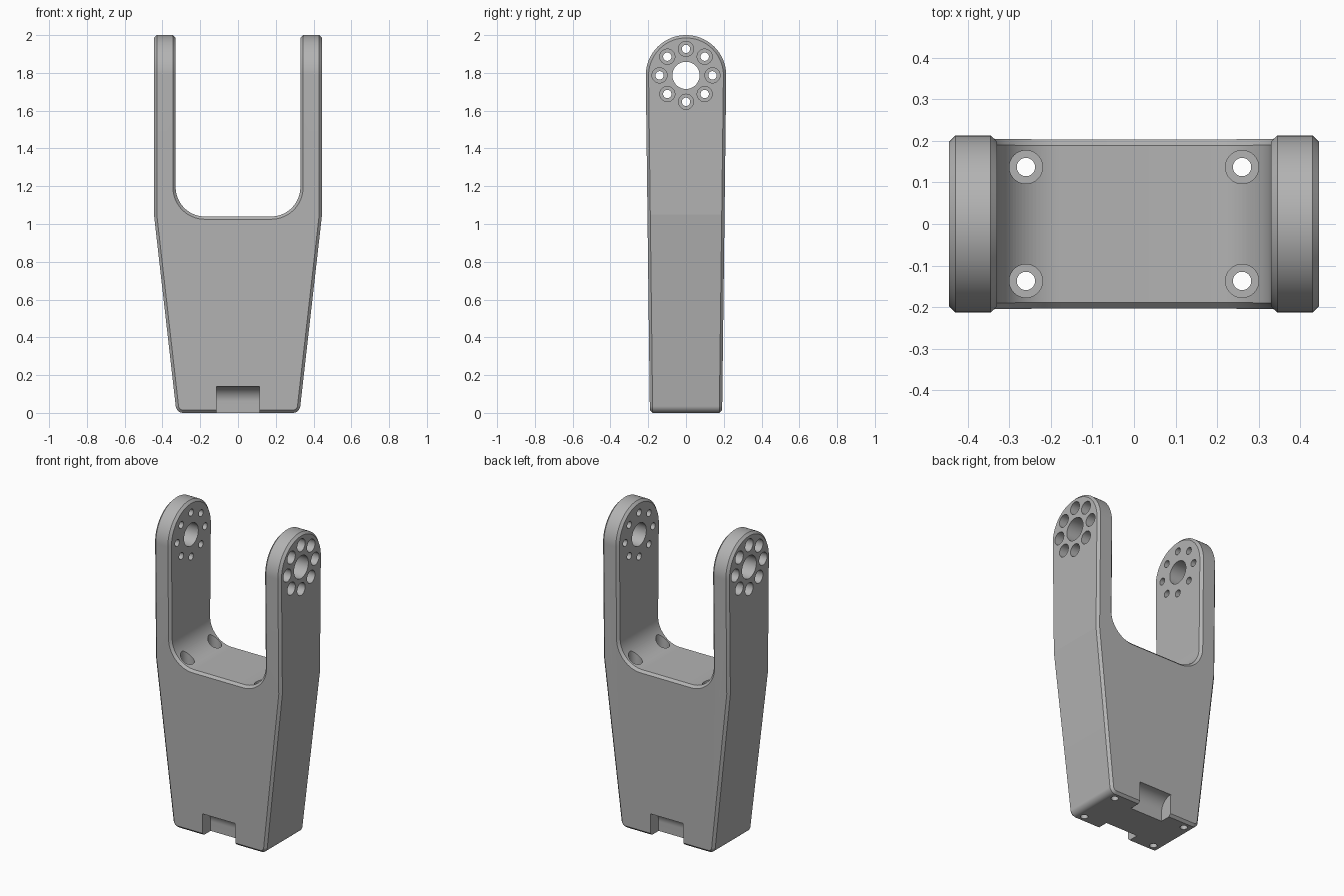
import bpy, bmesh
from math import sin, cos, pi, radians
from mathutils import Matrix, Vector

if "Cube" in bpy.data.objects:
    bpy.data.objects.remove(bpy.data.objects["Cube"], do_unlink=True)

PIVOT_Z = 1.787     # centre of the rounded arm ends
ARM_R = 0.213
CHAMFER = 0.015


def make_object(name, bm):
    bmesh.ops.recalc_face_normals(bm, faces=bm.faces)
    mesh = bpy.data.meshes.new(name)
    bm.to_mesh(mesh)
    bm.free()
    obj = bpy.data.objects.new(name, mesh)
    bpy.context.collection.objects.link(obj)
    return obj


def arc(cx, cz, r, start, end, steps=24):
    angles = [radians(start + (end - start) * i / steps) for i in range(steps + 1)]
    return [(cx + r * cos(a), cz + r * sin(a)) for a in angles]


def add_prism(bm, points, axis, half):
    """Extrude a profile (u, z) symmetrically along x or y."""
    def place(u, z, d):
        return (u, d, z) if axis == "y" else (d, u, z)
    face = bm.faces.new([bm.verts.new(place(u, z, -half)) for u, z in points])
    ext = bmesh.ops.extrude_face_region(bm, geom=[face])["geom"]
    move = Vector(place(0, 0, 2 * half))
    bmesh.ops.translate(bm, verts=[v for v in ext if isinstance(v, bmesh.types.BMVert)], vec=move)


def add_cylinder(bm, r, length, centre, along_x=False):
    turn = Matrix.Rotation(pi / 2, 4, "Y") if along_x else Matrix.Identity(4)
    bmesh.ops.create_cone(bm, cap_ends=True, segments=80, radius1=r, radius2=r,
                          depth=length, matrix=Matrix.Translation(centre) @ turn)


def apply_modifier(obj, kind, **settings):
    mod = obj.modifiers.new(kind.title(), kind)
    for key, value in settings.items():
        setattr(mod, key, value)
    bpy.context.view_layer.objects.active = obj
    bpy.ops.object.modifier_apply(modifier=mod.name)


def boolean(obj, bm, operation):
    cutter = make_object("cutter", bm)
    cutter.hide_render = True
    apply_modifier(obj, "BOOLEAN", object=cutter, operation=operation, solver="EXACT")
    bpy.data.objects.remove(cutter, do_unlink=True)


# Fork outline seen from the front: tapered base, two arms, rounded saddle
right_half = (arc(0.29, 0.04, 0.04, -90, -6)
              + [(0.445, 1.05), (0.445, 2.1), (0.33, 2.1)]
              + arc(0.175, 1.195, 0.155, 0, -90))
outline = right_half + [(-x, z) for x, z in reversed(right_half)]
bm = bmesh.new()
add_prism(bm, outline, "y", 0.4)
fork = make_object("fork_bracket", bm)

# Side outline: slight taper with round arm ends
bm = bmesh.new()
add_prism(bm, [(-0.19, -0.1), (0.19, -0.1)] + arc(0, PIVOT_Z, ARM_R, 0, 180, 48), "x", 0.8)
boolean(fork, bm, "INTERSECT")

# Chamfer on every sharp edge
apply_modifier(fork, "BEVEL", width=CHAMFER, segments=1, limit_method="ANGLE",
               angle_limit=radians(35))

# Through holes: pivot, screw circle and base bolts
circle = [(0.14 * cos(i * pi / 4), PIVOT_Z + 0.14 * sin(i * pi / 4)) for i in range(8)]
bolts = [(x, y) for x in (-0.26, 0.26) for y in (-0.137, 0.137)]
bm = bmesh.new()
add_cylinder(bm, 0.072, 1.2, (0, 0, PIVOT_Z), True)
for y, z in circle:
    add_cylinder(bm, 0.022, 1.2, (0, y, z), True)
for x, y in bolts:
    add_cylinder(bm, 0.022, 1.6, (x, y, 0.6))
boolean(fork, bm, "DIFFERENCE")

# Counterbores on the outer arm faces and down into the saddle
bm = bmesh.new()
for side in (-1, 1):
    for y, z in circle:
        add_cylinder(bm, 0.04, 0.2, (side * 0.475, y, z), True)
for x, y in bolts:
    add_cylinder(bm, 0.04, 1.3, (x, y, 0.75))
boolean(fork, bm, "DIFFERENCE")

# Coved notches at the foot, front and back
bm = bmesh.new()
for side in (-1, 1):
    cove = [(0.3, -0.1), (0.11, -0.1)] + arc(0.19, 0.06, 0.08, 180, 90, 20) + [(0.3, 0.14)]
    add_prism(bm, [(side * y, z) for y, z in cove], "x", 0.115)
boolean(fork, bm, "DIFFERENCE")

# Plain grey finish
grey = bpy.data.materials.new("grey")
grey.use_nodes = True
colour = (0.45, 0.45, 0.45, 1)
grey.diffuse_color = colour
grey.node_tree.nodes["Principled BSDF"].inputs["Base Color"].default_value = colour
fork.data.materials.clear()
fork.data.materials.append(grey)
for poly in fork.data.polygons:
    poly.material_index = 0

bpy.ops.object.select_all(action="DESELECT")
fork.select_set(True)
bpy.context.view_layer.objects.active = fork
bpy.ops.object.shade_smooth_by_angle(angle=radians(5.5))
